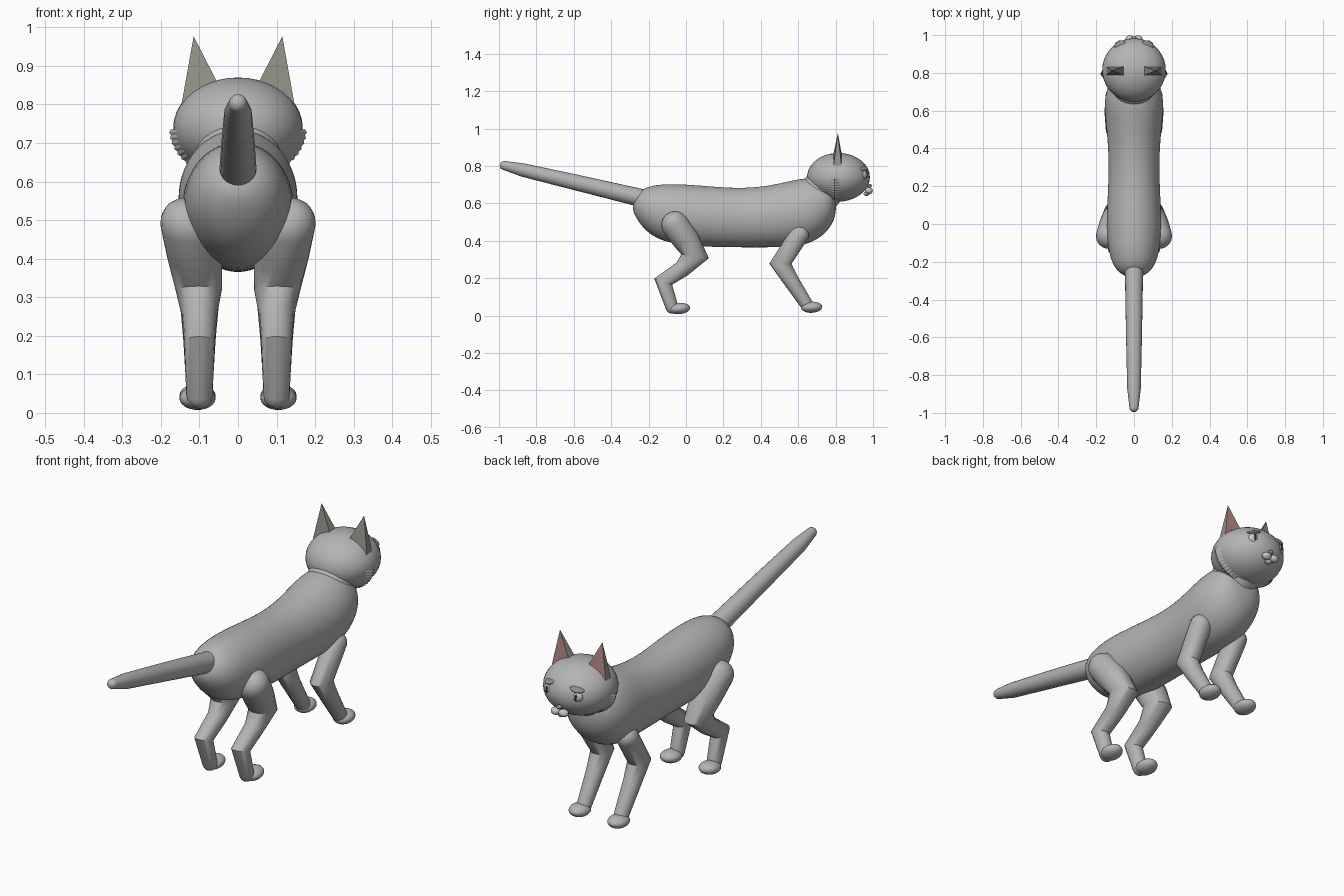
import bpy, bmesh, math
from mathutils import Vector, Matrix

if "Cube" in bpy.data.objects:
    bpy.data.objects.remove(bpy.data.objects["Cube"])


def material(name, rgb):
    m = bpy.data.materials.new(name)
    m.diffuse_color = (*rgb, 1)
    m.use_nodes = True
    m.node_tree.nodes["Principled BSDF"].inputs["Base Color"].default_value = m.diffuse_color
    return m


FUR = material("grey fur", (0.46, 0.46, 0.46))
OLIVE = material("olive grey", (0.29, 0.285, 0.24))
PINK = material("dusty pink", (0.42, 0.22, 0.21))
WHITE = material("pale eye", (0.56, 0.56, 0.55))
BLACK = material("pupil black", (0.03, 0.03, 0.03))


def finish(name, bm, mats, smooth=True):
    bmesh.ops.recalc_face_normals(bm, faces=bm.faces)
    me = bpy.data.meshes.new(name)
    bm.to_mesh(me)
    bm.free()
    for m in mats:
        me.materials.append(m)
    ob = bpy.data.objects.new(name, me)
    bpy.context.collection.objects.link(ob)
    if smooth:
        bpy.ops.object.select_all(action='DESELECT')
        ob.select_set(True)
        bpy.context.view_layer.objects.active = ob
        bpy.ops.object.shade_smooth_by_angle(angle=math.radians(50))
    return ob


def loft(bm, rings):
    """Skin a list of equal-length vertex rings and cap the ends."""
    vs = [[bm.verts.new(p) for p in r] for r in rings]
    n = len(vs[0])
    for a, b in zip(vs, vs[1:]):
        for i in range(n):
            bm.faces.new((a[i], a[(i + 1) % n], b[(i + 1) % n], b[i]))
    bm.faces.new(vs[0])
    bm.faces.new(vs[-1])


def ring(c, side, up, rx, ru, n=20):
    return [c + side * rx * math.cos(2 * math.pi * i / n) + up * ru * math.sin(2 * math.pi * i / n)
            for i in range(n)]


def tube(name, pts, caps=(True, True), n=20):
    """Round limb through points (x, y, z, radius) with rounded ends."""
    P = [Vector(p[:3]) for p in pts]
    R = [p[3] for p in pts]
    X = Vector((1, 0, 0))
    rings = []
    for i, c in enumerate(P):
        d0 = (P[i] - P[i - 1]).normalized() if i else (P[1] - P[0]).normalized()
        d1 = (P[i + 1] - P[i]).normalized() if i < len(P) - 1 else d0
        t = (d0 + d1).normalized()
        up = t.cross(X).normalized()
        k = 1 / max(0.75, t.dot(d0))
        if i == 0 and caps[0]:
            for a in (80, 60, 40, 20):
                s, q = math.sin(math.radians(a)), math.cos(math.radians(a))
                rings.append(ring(c - t * R[i] * s, X, up, R[i] * q, R[i] * q, n))
        rings.append(ring(c, X, up, R[i], R[i] * k, n))
        if i == len(P) - 1 and caps[1]:
            for a in (20, 40, 60, 80):
                s, q = math.sin(math.radians(a)), math.cos(math.radians(a))
                rings.append(ring(c + t * R[i] * s, X, up, R[i] * q, R[i] * q, n))
    bm = bmesh.new()
    loft(bm, rings)
    return finish(name, bm, [FUR])


def ball(name, loc, scale, mat, rot=(0, 0, 0), seg=24):
    bm = bmesh.new()
    bmesh.ops.create_uvsphere(bm, u_segments=seg, v_segments=seg // 2, radius=1)
    ob = finish(name, bm, [mat])
    ob.location, ob.scale, ob.rotation_euler = loc, scale, rot
    return ob


# body: stations of (y, top, bottom, half width)
stations = [(-0.285, 0.60, 0.56, 0.025), (-0.265, 0.645, 0.52, 0.07), (-0.235, 0.675, 0.475, 0.1),
            (-0.19, 0.695, 0.432, 0.123), (-0.12, 0.705, 0.395, 0.138), (0.0, 0.703, 0.372, 0.147),
            (0.15, 0.69, 0.366, 0.14), (0.3, 0.68, 0.364, 0.133), (0.45, 0.695, 0.364, 0.14),
            (0.56, 0.722, 0.366, 0.153), (0.64, 0.738, 0.378, 0.158), (0.71, 0.735, 0.41, 0.147),
            (0.76, 0.715, 0.455, 0.125), (0.79, 0.685, 0.505, 0.09), (0.803, 0.64, 0.56, 0.04)]
bm = bmesh.new()
loft(bm, [ring(Vector((0, y, (t + b) / 2)), Vector((1, 0, 0)), Vector((0, 0, 1)), w, (t - b) / 2, 28)
          for y, t, b, w in stations])
body = finish("body", bm, [FUR])
body.modifiers.new("smooth", 'SUBSURF').levels = 1
body.modifiers["smooth"].render_levels = 1

# neck and tail
tube("neck", [(0, 0.66, 0.60, 0.10), (0, 0.715, 0.655, 0.112), (0, 0.80, 0.74, 0.105)], (False, False), 28)
tube("tail", [(0, -0.22, 0.625, 0.048), (0, -0.26, 0.634, 0.048), (0, -0.60, 0.715, 0.042),
              (0, -0.87, 0.778, 0.036), (0, -0.972, 0.803, 0.024)], (False, True))

# head
ball("head", (0, 0.815, 0.74), (0.168, 0.168, 0.13), FUR, seg=40)

# serrated cheek ruff around the lower back of the head
bm = bmesh.new()
N = 56
rows = []
for y, r in ((0.84, 0.93), (0.795, 1.04), (0.765, 0.95)):
    row = []
    for i in range(N + 1):
        a = math.pi * (1 + i / N)
        k = r + (0.025 if i % 2 and r > 1 else 0)
        row.append(bm.verts.new((0.168 * k * math.cos(a), y, 0.735 + 0.125 * k * math.sin(a))))
    rows.append(row)
for a, b in zip(rows, rows[1:]):
    for i in range(N):
        bm.faces.new((a[i], a[i + 1], b[i + 1], b[i]))
finish("cheek_ruff", bm, [FUR], smooth=False)

for s, side in ((-1, "left"), (1, "right")):
    # ear: thin pyramid with a pink inset front
    bm = bmesh.new()
    base = [bm.verts.new((s * x, y, z)) for x, y, z in
            ((0.152, 0.785, 0.77), (0.05, 0.785, 0.85), (0.05, 0.835, 0.85), (0.152, 0.835, 0.77))]
    tip = bm.verts.new((s * 0.115, 0.812, 0.977))
    for i in range(4):
        bm.faces.new((base[i], base[(i + 1) % 4], tip))
    bm.faces.new(base)
    bmesh.ops.recalc_face_normals(bm, faces=bm.faces)
    bm.faces.ensure_lookup_table()
    front = [f for f in bm.faces if f.normal.y > 0.7]
    bmesh.ops.inset_individual(bm, faces=front, thickness=0.006)
    for f in front:
        f.material_index = 1
    finish(side + "_ear", bm, [OLIVE, PINK], smooth=False)

    # eye, slit pupil, brow and muzzle pad
    ball(side + "_eye", (s * 0.075, 0.945, 0.752), (0.028, 0.024, 0.028), WHITE)
    ball(side + "_pupil", (s * 0.079, 0.966, 0.753), (0.006, 0.005, 0.017), BLACK, seg=12)
    ball(side + "_brow", (s * 0.073, 0.945, 0.788), (0.034, 0.026, 0.010), OLIVE,
         (-0.3, s * 0.2, -s * 0.45), 16)
    ball(side + "_muzzle", (s * 0.021, 0.978, 0.668), (0.024, 0.021, 0.018), WHITE, seg=16)

    # hind leg
    tube(side + "_hind_leg", [(s * 0.127, -0.058, 0.485, 0.074), (s * 0.113, 0.0, 0.405, 0.071),
                              (s * 0.102, 0.048, 0.318, 0.06), (s * 0.1, -0.02, 0.25, 0.045),
                              (s * 0.1, -0.122, 0.182, 0.040), (s * 0.1, -0.075, 0.045, 0.034)])
    ball(side + "_hind_paw", (s * 0.105, -0.035, 0.038), (0.047, 0.057, 0.030), FUR, (0.1, 0, 0))
    # front leg
    tube(side + "_front_leg", [(s * 0.105, 0.605, 0.432, 0.052), (s * 0.1, 0.505, 0.278, 0.050),
                               (s * 0.1, 0.56, 0.19, 0.042), (s * 0.1, 0.645, 0.06, 0.034)])
    ball(side + "_front_paw", (s * 0.105, 0.672, 0.045), (0.047, 0.057, 0.030), FUR, (0.05, 0, 0))

# nose and chin
ball("nose", (0, 0.982, 0.694), (0.014, 0.012, 0.010), PINK, seg=12)
ball("chin", (0, 0.965, 0.652), (0.018, 0.016, 0.013), FUR, seg=12)
